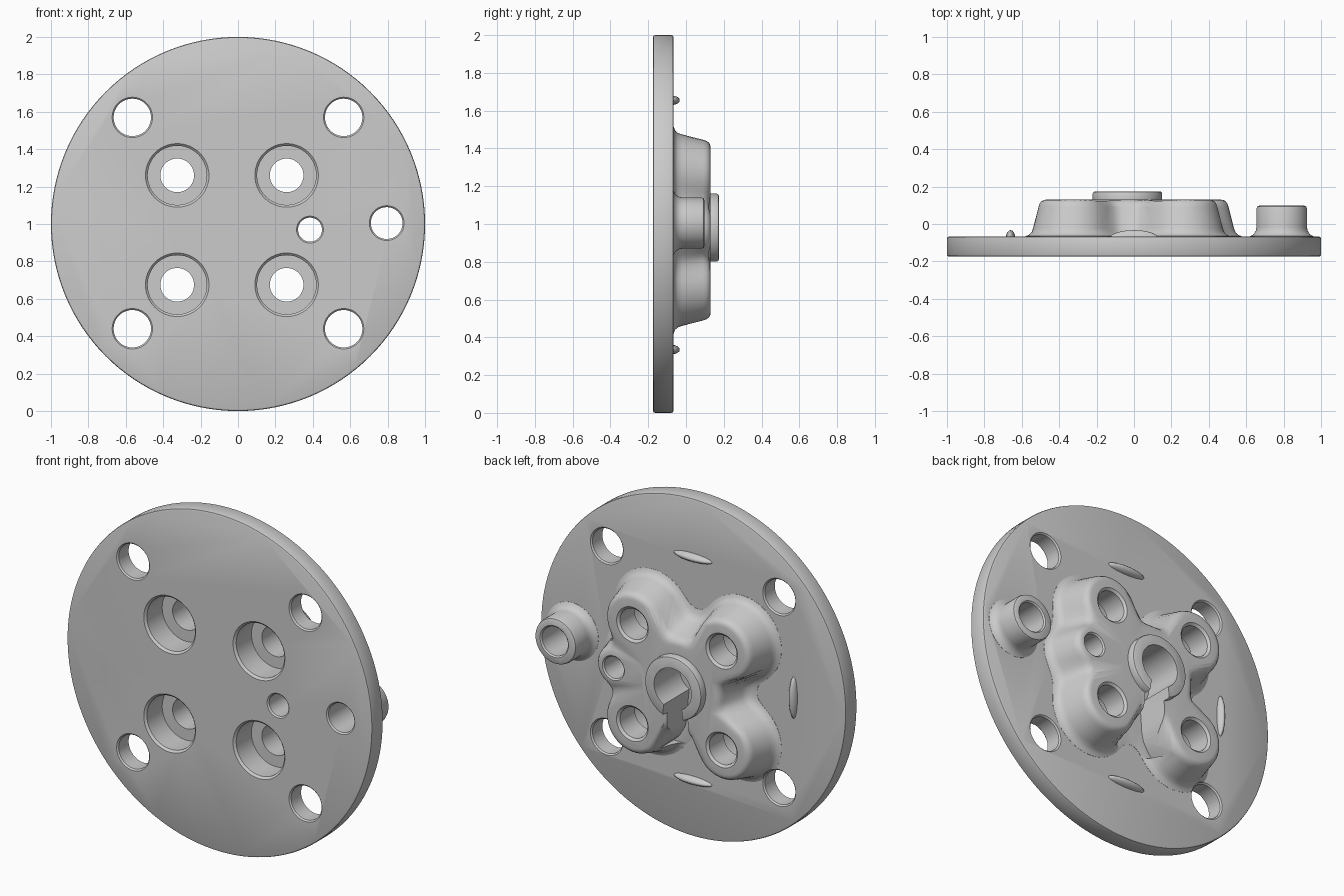
import bpy, bmesh
from math import sin, cos, pi, hypot, tau, acos

if "Cube" in bpy.data.objects:
    bpy.data.objects.remove(bpy.data.objects["Cube"])

FRONT, BACK, PAD_TOP = -0.175, -0.066, 0.13


def finish(name, bm):
    bmesh.ops.recalc_face_normals(bm, faces=bm.faces[:])
    me = bpy.data.meshes.new(name)
    bm.to_mesh(me)
    bm.free()
    ob = bpy.data.objects.new(name, me)
    bpy.context.collection.objects.link(ob)
    return ob


def loft(name, rings):
    """Skin a stack of equal-length point rings and cap both ends."""
    bm = bmesh.new()
    vs = [[bm.verts.new(p) for p in ring] for ring in rings]
    n = len(vs[0])
    for a, b in zip(vs, vs[1:]):
        for i in range(n):
            j = (i + 1) % n
            bm.faces.new((a[i], a[j], b[j], b[i]))
    bm.faces.new(vs[0])
    bm.faces.new(vs[-1])
    return finish(name, bm)


def lathe(name, profile, x, z, n=48):
    """Turned solid about the y axis; profile is a list of (radius, y)."""
    return loft(name, [[(x + r * cos(tau * i / n), y, z + r * sin(tau * i / n))
                        for i in range(n)] for r, y in profile])


def combine(target, other, op):
    m = target.modifiers.new(op, 'BOOLEAN')
    m.operation, m.solver, m.object = op, 'EXACT', other
    other.hide_render = True
    bpy.context.view_layer.objects.active = target
    bpy.ops.object.modifier_apply(modifier=m.name)
    bpy.data.objects.remove(other)


# Round mounting disc with softened rims
disc = lathe("flange", [(0.988, FRONT), (0.997, FRONT + 0.004), (1, FRONT + 0.012),
                        (1, BACK - 0.012), (0.997, BACK - 0.004), (0.988, BACK)], 0, 1, 128)

# Lobed pad: smooth blend of circles, traced outward from the centre
BOLTS = [(x, z) for x in (-0.325, 0.26) for z in (0.675, 1.26)]
CX, CZ = -0.035, 0.975
LOBES = [(x, z, 0.18) for x, z in BOLTS] + [(0.385, 0.97, 0.115), (CX, CZ, 0.27)]


def field(x, z):
    d, k = 9.0, 0.12
    for cx, cz, r in LOBES:
        e = hypot(x - cx, z - cz) - r
        h = max(k - abs(d - e), 0) / k
        d = min(d, e) - h * h * k / 4
    return d


def outline(offset, y, n=144):
    pts = []
    for i in range(n):
        c, s = cos(tau * i / n), sin(tau * i / n)
        r = 0.9
        while field(CX + r * c, CZ + r * s) > offset:
            r -= 0.003
        lo, hi = r, r + 0.003
        for _ in range(10):
            mid = (lo + hi) / 2
            if field(CX + mid * c, CZ + mid * s) > offset:
                hi = mid
            else:
                lo = mid
        pts.append((CX + lo * c, y, CZ + lo * s))
    return pts


PAD = [(0.075, -0.1), (0.075, BACK + 0.001), (0.056, -0.058), (0.042, -0.043), (0.034, -0.02),
       (0.006, 0.09), (0.0, 0.108), (-0.01, 0.122), (-0.022, 0.128), (-0.035, PAD_TOP)]
combine(disc, loft("lobed_pad", [outline(o, y) for o, y in PAD]), 'UNION')

# Raised centre collar
combine(disc, lathe("collar", [(0.186, 0.05), (0.186, 0.162), (0.182, 0.171), (0.172, 0.175)],
                    CX, CZ, 64), 'UNION')

# Side pin boss with filleted foot
combine(disc, lathe("side_boss", [(0.17, -0.1), (0.17, BACK + 0.001), (0.15, -0.055), (0.138, -0.035),
                                  (0.135, -0.015), (0.135, 0.082), (0.131, 0.093), (0.12, 0.098)],
                    0.79, 1.005), 'UNION')

# Shallow crescent ridges around the pad
for x, z, sx, sz in ((0, 1.655, 0.13, 0.025), (0, 0.335, 0.13, 0.025), (-0.66, 1, 0.025, 0.13)):
    ridge = [(cos(t) * 1.0, -0.075 + 0.042 * sin(t)) for t in (-0.4, 0, 0.4, 0.8, 1.2, 1.5)]
    ob = loft("ridge", [[(x + sx * r * cos(tau * i / 32), y, z + sz * r * sin(tau * i / 32))
                         for i in range(32)] for r, y in ridge])
    combine(disc, ob, 'UNION')

# Keyhole pocket: round well with a slot running out of the bottom
A = 0.5
well = [(CX + 0.122 * cos(t), CZ + 0.122 * sin(t))
        for t in [-pi / 2 + A + (tau - 2 * A) * i / 40 for i in range(41)]]
slot = [(CX - 0.068, 0.78), (CX - 0.072, 0.70), (CX - 0.085, 0.64), (CX - 0.12, 0.58), (CX - 0.16, 0.54),
        (CX + 0.16, 0.54), (CX + 0.12, 0.58), (CX + 0.085, 0.64), (CX + 0.072, 0.70), (CX + 0.068, 0.78)]
combine(disc, loft("keyhole_cutter", [[(x, y, z) for x, z in well + slot]
                                      for y in (BACK + 0.002, 0.3)]), 'DIFFERENCE')

# Counterbored bolt holes, chamfered at both ends
for x, z in BOLTS:
    combine(disc, lathe("bolt_cutter", [(0.17, -0.3), (0.17, FRONT), (0.158, FRONT + 0.012), (0.158, -0.02),
                                        (0.09, -0.02), (0.09, 0.118), (0.105, PAD_TOP + 0.001),
                                        (0.105, 0.3)], x, z), 'DIFFERENCE')

# Plain through holes: four rim holes, side boss bore, small dowel hole
HOLES = [(x, z, 0.1, BACK) for x in (-0.565, 0.565) for z in (0.44, 1.57)]
HOLES += [(0.795, 1.005, 0.085, 0.098), (0.385, 0.97, 0.064, PAD_TOP)]
for x, z, r, top in HOLES:
    c = 0.008
    combine(disc, lathe("hole_cutter", [(r + c, -0.3), (r + c, FRONT), (r, FRONT + c), (r, top - c),
                                        (r + c, top), (r + c, 0.3)], x, z), 'DIFFERENCE')

bpy.ops.object.select_all(action='DESELECT')
disc.select_set(True)
bpy.context.view_layer.objects.active = disc
bpy.ops.object.shade_smooth_by_angle(angle=0.6)
